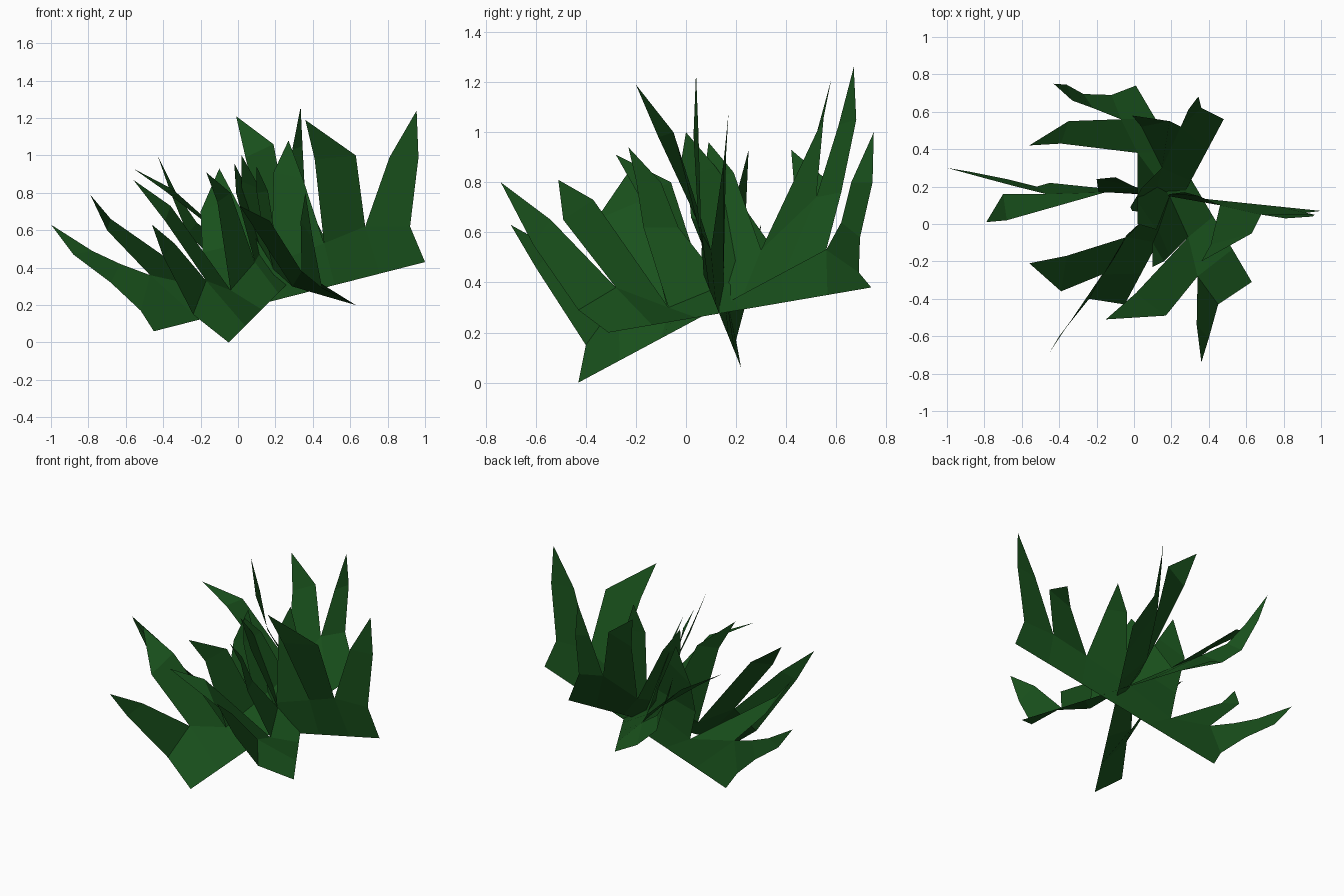
import bpy
from mathutils import Vector as V

green = bpy.data.materials.new("leaf_green")
green.diffuse_color = (0.01, 0.085, 0.012, 1)


def leaf_sheet(name, start, end, row, blades):
    """Straight-based sheet: a lower band up to `row`, then bent, pointed blades.
    Each blade is a run of (left, right) bend corners followed by its tip."""
    n = len(blades)
    start, end = V(start), V(end)
    verts = [start.lerp(end, i / n) for i in range(n + 1)] + [V(p) for p in row]
    faces = []
    for i, blade in enumerate(blades):
        a, b = n + 1 + i, n + 2 + i
        faces.append((i, i + 1, b, a))
        for k in range(0, len(blade) - 1, 2):
            c = len(verts)
            verts += [V(blade[k]), V(blade[k + 1])]
            faces.append((a, b, c + 1, c))
            a, b = c, c + 1
        verts.append(V(blade[-1]))
        faces.append((a, b, len(verts) - 1))
    mesh = bpy.data.meshes.new(name)
    mesh.from_pydata(verts, [], faces)
    mesh.materials.append(green)
    obj = bpy.data.objects.new(name, mesh)
    bpy.context.collection.objects.link(obj)


# sheet running left to right
leaf_sheet("grass_sheet_across", (-.45, .22, .06), (1.0, .07, .43),
    [(-.52, .20, .17), (-.47, .16, .36), (-.15, .17, .29), (.18, .15, .42),
     (.46, .10, .53), (.68, .05, .62), (.92, .06, .62)], [
    [(-.68, .24, .32), (-.63, .20, .42), (-.88, .28, .47), (-.78, .24, .49), (-1.0, .30, .63)],
    [(-.70, .16, .60), (-.68, .02, .66), (-.79, .01, .79)],
    [(-.19, .17, .48), (.10, .16, .55), (-.20, .24, .70), (-.02, .21, .78), (-.10, .25, .93)],
    [(.19, .16, .91), (.345, .15, .88), (.27, .17, 1.08)],
    [(.41, -.11, .98), (.63, -.05, 1.0), (.36, -.20, 1.19)],
    [(.81, .03, .99), (.965, .05, .99), (.955, .04, 1.24)]])

# sheet from front right to back left
leaf_sheet("grass_sheet_diagonal_a", (.63, -.31, .20), (.01, .74, .38),
    [(.45, -.43, .29), (.34, -.28, .38), (.29, -.07, .30), (.19, .15, .39),
     (.02, .38, .49), (-.07, .56, .53), (-.12, .69, .44)], [
    [(.40, -.61, .55), (.335, -.54, .65), (.36, -.74, .80)],
    [(.17, -.49, .65), (.01, -.37, .73), (-.15, -.51, .81)],
    [(.19, -.17, .62), (.13, -.03, .62), (.16, -.20, .81), (.10, -.10, .80), (.10, -.23, .94)],
    [(.12, -.03, .82), (.02, .12, .86), (.02, 0, 1.0)],
    [(-.39, .43, .81), (-.35, .55, .82), (-.56, .42, .93)],
    [(-.22, .62, .64), (-.27, .695, .58), (-.33, .66, .80), (-.36, .745, .80),
     (-.43, .75, 1.0)]])

# sheet from front left to back right
leaf_sheet("grass_sheet_diagonal_b", (-.05, -.43, 0), (.48, .56, .53),
    [(-.24, -.40, .15), (-.17, -.27, .33), (-.04, -.07, .28), (.09, .06, .43),
     (.15, .30, .53), (.25, .52, .74), (.36, .62, .76)], [
    [(-.40, -.60, .46), (-.34, -.52, .53), (-.46, -.70, .63)],
    [(-.39, -.36, .65), (-.36, -.17, .73), (-.56, -.21, .87)],
    [(-.11, -.19, .75), (-.04, -.06, .80), (-.17, -.28, .91)],
    [(-.01, .07, .80), (.04, .19, .84), (-.02, .09, .96)],
    [(.04, .52, .99), (.19, .55, 1.06), (-.01, .58, 1.21)],
    [(.29, .61, 1.03), (.345, .68, 1.05), (.335, .67, 1.26)]])
